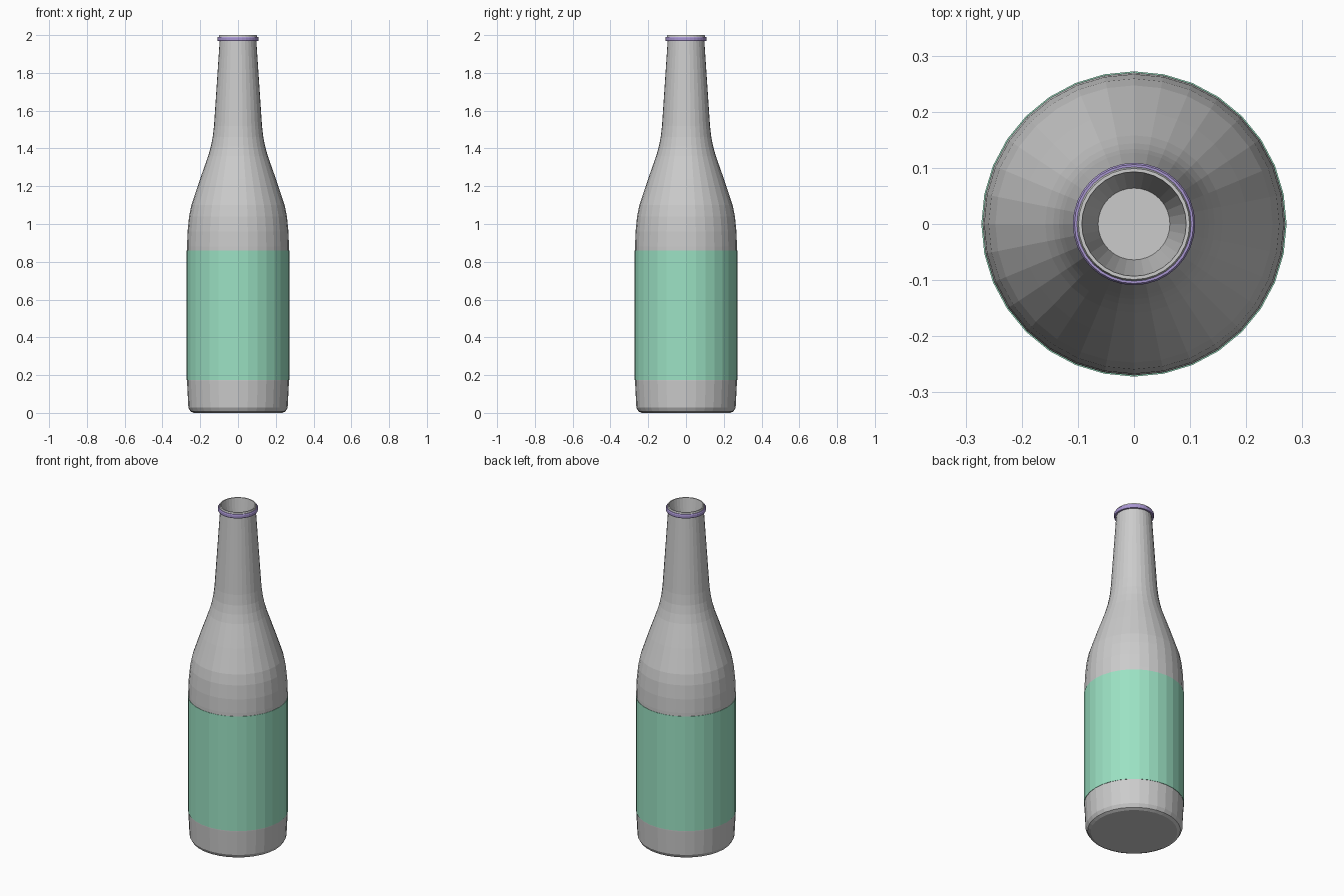
import bpy, bmesh
from math import cos, sin, tau

if "Cube" in bpy.data.objects:
    bpy.data.objects.remove(bpy.data.objects["Cube"])

SIDES = 32


def lathe(name, profile, closed=False, colour=None):
    """Revolve (radius, z) points around z; a radius of 0 makes a pole."""
    bm = bmesh.new()
    rings = []
    for r, z in profile:
        if r == 0:
            rings.append([bm.verts.new((0, 0, z))] * SIDES)
        else:
            rings.append([bm.verts.new((r * cos(tau * i / SIDES), r * sin(tau * i / SIDES), z))
                          for i in range(SIDES)])
    pairs = list(zip(rings, rings[1:]))
    if closed:
        pairs.append((rings[-1], rings[0]))
    for a, b in pairs:
        for i in range(SIDES):
            j = (i + 1) % SIDES
            bm.faces.new(dict.fromkeys((a[i], a[j], b[j], b[i])))
    bmesh.ops.recalc_face_normals(bm, faces=bm.faces)
    mesh = bpy.data.meshes.new(name)
    bm.to_mesh(mesh)
    bm.free()
    obj = bpy.data.objects.new(name, mesh)
    bpy.context.collection.objects.link(obj)
    if colour:
        mat = bpy.data.materials.new(name + "_colour")
        mat.diffuse_color = (*colour, 1)
        mat.use_nodes = True
        mat.node_tree.nodes["Principled BSDF"].inputs["Base Color"].default_value = mat.diffuse_color
        mesh.materials.append(mat)
    return obj


# Bottle: base, body, shoulder, neck, lip, then the tapered mouth recess
lathe("bottle", [
    (0, 0), (0.235, 0), (0.252, 0.008), (0.263, 0.028), (0.270, 0.17),
    (0.270, 0.88), (0.267, 0.96), (0.259, 1.04), (0.247, 1.10),
    (0.202, 1.235), (0.158, 1.36), (0.144, 1.41), (0.134, 1.46), (0.127, 1.52),
    (0.097, 1.97), (0.102, 1.99), (0.099, 2.0), (0.093, 2.0),
    (0.064, 1.75), (0, 1.75)])

# Label sleeve around the body
lathe("label", [(0.266, 0.175), (0.272, 0.175), (0.272, 0.86), (0.266, 0.86)],
      closed=True, colour=(0.33, 0.76, 0.55))

# Ring just under the lip
lathe("neck_ring", [(0.095, 1.968), (0.107, 1.968), (0.109, 1.974),
                    (0.109, 1.986), (0.106, 1.991), (0.095, 1.991)],
      closed=True, colour=(0.40, 0.31, 0.65))
